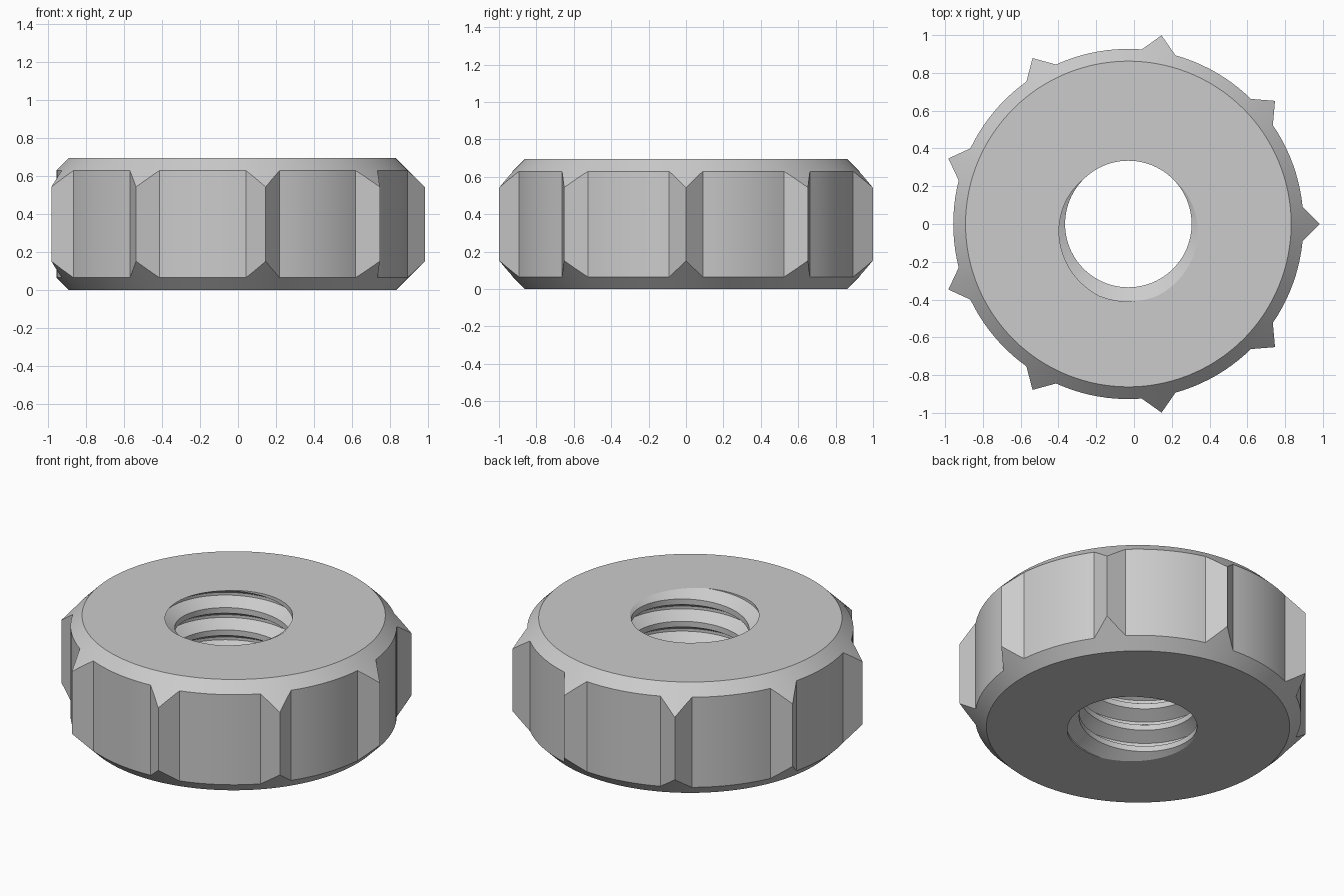
import bpy, bmesh
from math import sin, cos, pi, radians, hypot, atan2

if "Cube" in bpy.data.objects:
    bpy.data.objects.remove(bpy.data.objects["Cube"])

CX = -0.03                            # axis position along x
H = 0.695                             # thickness
R_FACE, R_BODY, R_TIP = 0.862, 0.927, 1.014
R_MINOR, R_MAJOR, PITCH = 0.335, 0.41, 0.14


def make_object(name, bm):
    bmesh.ops.recalc_face_normals(bm, faces=bm.faces[:])
    mesh = bpy.data.meshes.new(name)
    bm.to_mesh(mesh)
    bm.free()
    obj = bpy.data.objects.new(name, mesh)
    bpy.context.collection.objects.link(obj)
    return obj


# Outline: nine pointed ribs joined by round arcs, as (radius, angle)
outline = []
half = radians(5.6)
bx, by = R_BODY * cos(half), R_BODY * sin(half)
for k in range(9):
    a0 = k * 2 * pi / 9
    for t in (-0.67, -0.33, 0, 0.33, 0.67):
        x, y = R_TIP + (bx - R_TIP) * abs(t), by * t
        outline.append((hypot(x, y), a0 + atan2(y, x)))
    for i in range(11):
        outline.append((R_BODY, a0 + half + (2 * pi / 9 - 2 * half) * i / 10))

# Body: 45 degree conical chamfers cut across the ribs at both ends
bm = bmesh.new()
rings = []
for level in range(4):
    ring = []
    for r, a in outline:
        drop = r - R_FACE
        rr = R_FACE if level in (0, 3) else r
        z = (0, drop, H - drop, H)[level]
        ring.append(bm.verts.new((CX + rr * cos(a), rr * sin(a), z)))
    rings.append(ring)
n = len(outline)
for lo, hi in zip(rings, rings[1:]):
    for i in range(n):
        j = (i + 1) % n
        bm.faces.new((lo[i], lo[j], hi[j], hi[i]))
bm.faces.new(rings[0])
bm.faces.new(rings[3])
nut = make_object("knurled_nut", bm)

# Thread cutter: rod with a helical ridge, closed at both ends
SEG, TURNS = 96, 9
ridge = [(-0.375, R_MINOR), (-0.0625, R_MAJOR), (0.0625, R_MAJOR), (0.375, R_MINOR)]
start = H - 6.75 * PITCH              # groove leaves the top face at the front
bm = bmesh.new()
cols = []
for i in range(SEG + 1):
    a = 2 * pi * i / SEG
    col = []
    for turn in range(TURNS):
        for off, r in ridge:
            z = start + PITCH * (turn + off + i / SEG)
            col.append(bm.verts.new((CX + r * cos(a), r * sin(a), z)))
    cols.append(col)
for c, d in zip(cols, cols[1:]):
    for k in range(len(c) - 1):
        bm.faces.new((c[k], d[k], d[k + 1], c[k + 1]))
bmesh.ops.remove_doubles(bm, verts=bm.verts[:], dist=1e-5)
low = bm.verts.new((CX, 0, start - 0.3))
top = bm.verts.new((CX, 0, start + PITCH * TURNS + 0.3))
for e in [e for e in bm.edges if e.is_boundary]:
    zmid = (e.verts[0].co.z + e.verts[1].co.z) / 2
    bm.faces.new((e.verts[0], e.verts[1], low if zmid < H / 2 else top))
cutter = make_object("thread_cutter", bm)
cutter.hide_render = True

# Threaded hole
mod = nut.modifiers.new("threaded_hole", 'BOOLEAN')
mod.operation = 'DIFFERENCE'
mod.solver = 'EXACT'
mod.object = cutter
bpy.context.view_layer.objects.active = nut
nut.select_set(True)
bpy.ops.object.modifier_apply(modifier=mod.name)
bpy.data.objects.remove(cutter)
bpy.ops.object.shade_smooth_by_angle(angle=radians(25))
